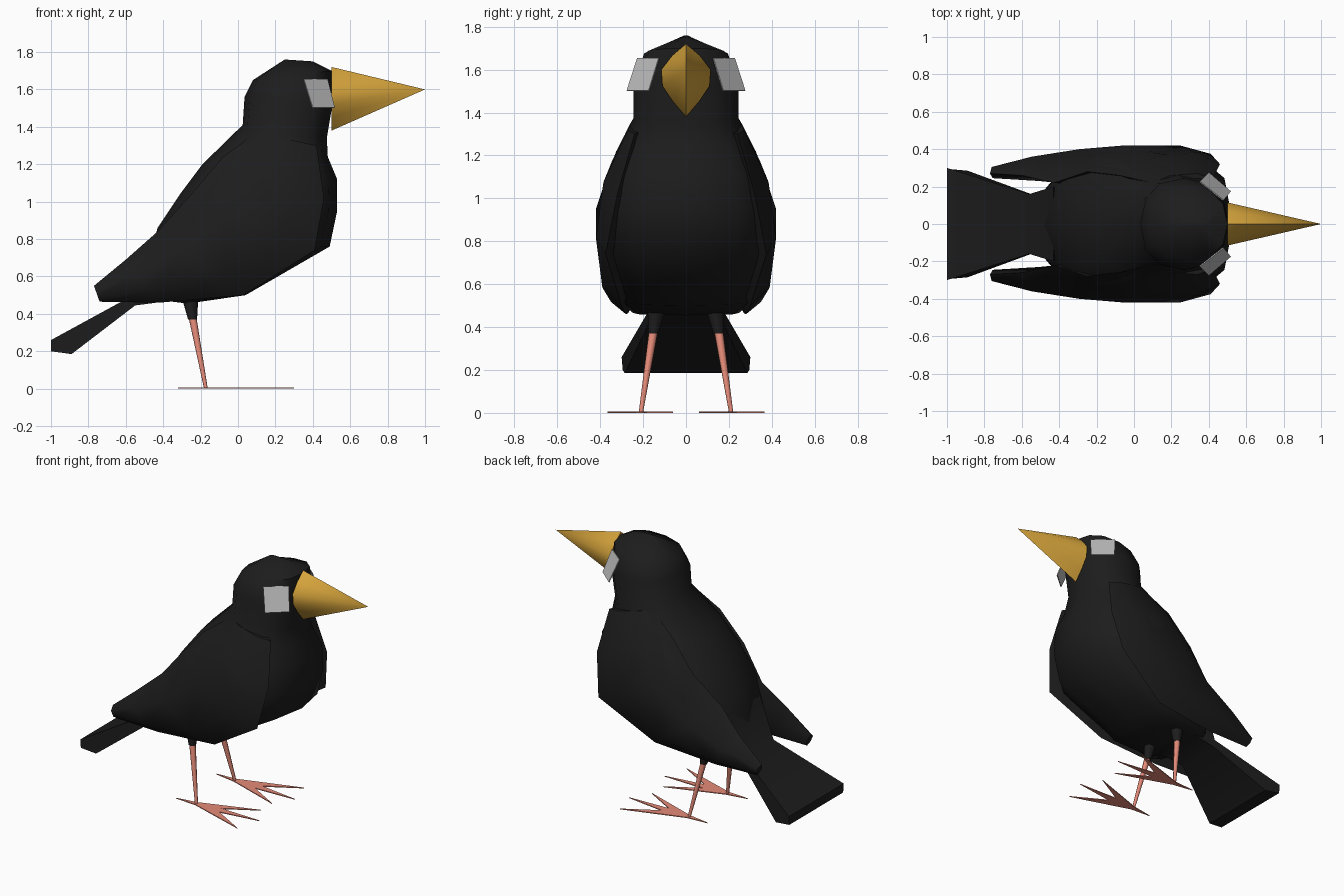
import bpy, bmesh, math
from mathutils import Vector

if "Cube" in bpy.data.objects:
    bpy.data.objects.remove(bpy.data.objects["Cube"])


def material(name, rgb):
    m = bpy.data.materials.new(name)
    m.diffuse_color = (*rgb, 1)
    m.use_nodes = True
    m.node_tree.nodes["Principled BSDF"].inputs["Base Color"].default_value = m.diffuse_color
    return m


BLACK = material("black_feathers", (0.012, 0.012, 0.012))
GOLD = material("golden_beak", (0.67, 0.37, 0.045))
PINK = material("pink_legs", (0.78, 0.26, 0.19))
GREY = material("grey_eyes", (0.50, 0.50, 0.50))


def finish(name, bm, mat, angle=None):
    bmesh.ops.recalc_face_normals(bm, faces=bm.faces)
    me = bpy.data.meshes.new(name)
    bm.to_mesh(me)
    bm.free()
    me.materials.append(mat)
    ob = bpy.data.objects.new(name, me)
    bpy.context.collection.objects.link(ob)
    if angle:
        bpy.ops.object.select_all(action='DESELECT')
        ob.select_set(True)
        bpy.context.view_layer.objects.active = ob
        bpy.ops.object.shade_smooth_by_angle(angle=math.radians(angle))
    return ob


def loft(name, rings, mat, angle=None):
    """Skin a series of equal-sized rings and cap both ends."""
    bm = bmesh.new()
    rows = [[bm.verts.new(p) for p in r] for r in rings]
    n = len(rows[0])
    for a, b in zip(rows, rows[1:]):
        for i in range(n):
            j = (i + 1) % n
            bm.faces.new((a[i], a[j], b[j], b[i]))
    bm.faces.new(rows[0])
    bm.faces.new(rows[-1])
    return finish(name, bm, mat, angle)


def oval(back, front, w, power, n=12):
    """Tilted rounded ring between a back and a front point."""
    pts = []
    for i in range(n):
        a = 2 * math.pi * i / n
        c, s = math.cos(a), math.sin(a)
        c = math.copysign(abs(c) ** power, c)
        s = math.copysign(abs(s) ** power, s)
        t = (1 + c) / 2
        pts.append((back[0] + (front[0] - back[0]) * t, w * s,
                    back[1] + (front[1] - back[1]) * t))
    return pts


def tube(name, a, b, ra, rb, mat):
    rings = []
    for p, r in ((a, ra), (b, rb)):
        rings.append([(p[0] + r * math.cos(k * math.pi / 4),
                       p[1] + r * math.sin(k * math.pi / 4), p[2]) for k in range(8)])
    return loft(name, rings, mat, 50)


# Head and body in one skin, from crown to rump
body = [
    ((0.25, 1.76), (0.40, 1.75), 0.015, 1.0),
    ((0.08, 1.65), (0.50, 1.70), 0.195, 0.85),
    ((0.035, 1.56), (0.505, 1.52), 0.245, 0.85),
    ((0.025, 1.41), (0.475, 1.34), 0.245, 0.85),
    ((-0.19, 1.20), (0.48, 1.24), 0.325, 0.8),
    ((-0.31, 1.04), (0.53, 1.12), 0.38, 0.75),
    ((-0.43, 0.86), (0.53, 0.95), 0.405, 0.72),
    ((-0.47, 0.70), (0.49, 0.76), 0.39, 0.72),
    ((-0.50, 0.57), (0.04, 0.50), 0.32, 0.75),
    ((-0.47, 0.48), (-0.27, 0.455), 0.25, 0.75),
]
loft("body", [oval(*r) for r in body], BLACK, 60)

# Fanned tail: side profile points, each with its half-width
tail = [(-0.43, 0.76, 0.20), (-0.56, 0.50, 0.16), (-1.0, 0.26, 0.30),
        (-1.0, 0.20, 0.295), (-0.89, 0.185, 0.285), (-0.55, 0.445, 0.16),
        (-0.36, 0.47, 0.17)]
loft("tail", [[(x, s * w, z) for x, z, w in tail] for s in (-1, 1)], BLACK, 40)

# Beak with a slightly drooping mouth line
half = [(0.0, 1.72), (0.065, 1.665), (0.115, 1.60), (0.11, 1.525), (0.06, 1.45), (0.0, 1.38)]
base = half + [(-y, z) for y, z in half[-2:0:-1]]
bm = bmesh.new()
ring = [bm.verts.new((0.5, y, z)) for y, z in base]
tip = bm.verts.new((1.0, 0, 1.60))
for i in range(len(ring)):
    bm.faces.new((ring[i], ring[(i + 1) % len(ring)], tip))
bm.faces.new(ring)
finish("beak", bm, GOLD, 50)

# Wing sections: upper edge, lower edge, then y at the upper edge,
# upper bulge, lower bulge, lower edge and inner side
wing = [
    ((0.10, 1.37), (0.42, 1.30), (0.22, 0.26, 0.27, 0.24, 0.15)),
    ((-0.08, 1.24), (0.46, 1.02), (0.26, 0.345, 0.385, 0.32, 0.20)),
    ((-0.25, 1.04), (0.41, 0.74), (0.28, 0.42, 0.42, 0.375, 0.20)),
    ((-0.43, 0.84), (0.03, 0.50), (0.22, 0.40, 0.39, 0.30, 0.20)),
    ((-0.60, 0.69), (-0.42, 0.46), (0.26, 0.36, 0.35, 0.28, 0.23)),
    ((-0.77, 0.55), (-0.74, 0.465), (0.27, 0.305, 0.30, 0.27, 0.245)),
]


def wing_ring(top, bot, ys, side):
    return [(top[0] + (bot[0] - top[0]) * t, side * y, top[1] + (bot[1] - top[1]) * t)
            for t, y in zip((0, 0.3, 0.75, 1, 0.5), ys)]


# Foot outline: rear toe, three front toes and the notches between them
foot = [(-0.32, 0.22), (-0.17, 0.195), (0.22, 0.06), (0.0, 0.185), (0.30, 0.195),
        (0.02, 0.235), (0.25, 0.365), (-0.17, 0.23)]

for side, tag in ((-1, "right"), (1, "left")):
    loft("wing_" + tag, [wing_ring(*s, side) for s in wing], BLACK, 60)

    # Leg
    tube("thigh_" + tag, (-0.26, side * 0.13, 0.52), (-0.243, side * 0.152, 0.37),
         0.05, 0.024, BLACK)
    tube("shin_" + tag, (-0.243, side * 0.152, 0.38), (-0.172, side * 0.21, 0.003),
         0.021, 0.010, PINK)
    loft("foot_" + tag, [[(x, side * y, z) for x, y in foot] for z in (0.0, 0.006)], PINK)

    # Square eye plate
    quad = [Vector(p) for p in ((0.40, side * 0.277, 1.503), (0.518, side * 0.175, 1.503),
                                (0.48, side * 0.128, 1.655), (0.353, side * 0.228, 1.655))]
    inward = (quad[1] - quad[0]).cross(quad[3] - quad[0]).normalized() * 0.006
    if inward.y * side > 0:
        inward = -inward
    loft("eye_" + tag, [quad, [p + inward for p in quad]], GREY)
